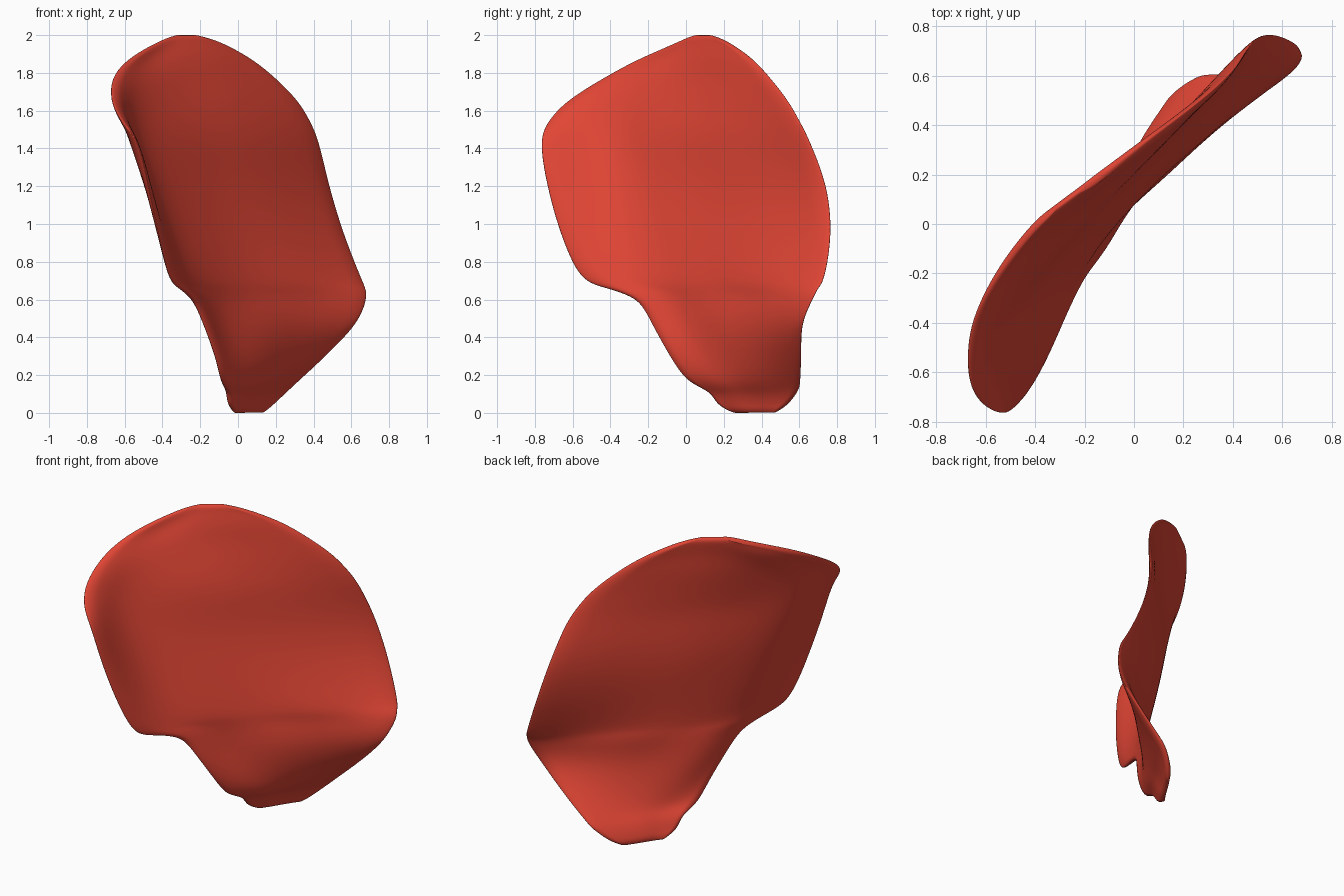
import bpy

if "Cube" in bpy.data.objects:
    bpy.data.objects.remove(bpy.data.objects["Cube"])

# Horizontal sections of the sheet, top to bottom:
# z, left y, right y, then x at five even steps from left edge to right edge
SECTIONS = [
    (2.00, 0.06, 0.13, -.32, -.295, -.27, -.245, -.22),
    (1.965, -.02, 0.22, -.42, -.34, -.26, -.18, -.10),
    (1.88, -.23, 0.345, -.57, -.46, -.28, -.10, 0.06),
    (1.78, -.42, 0.44, -.66, -.51, -.31, -.06, 0.19),
    (1.66, -.615, .535, -.67, -.55, -.32, -.01, 0.31),
    (1.55, -.725, .60, -.62, -.56, -.305, 0.03, 0.38),
    (1.43, -.77, .66, -.53, -.54, -.27, 0.08, 0.43),
    (1.20, -.735, .745, -.475, -.455, -.20, 0.15, 0.485),
    (0.95, -.665, .77, -.42, -.36, -.10, 0.24, 0.56),
    (0.72, -.56, .735, -.365, -.255, -.02, 0.33, 0.65),
    (0.66, -.42, 0.70, -.31, -.20, 0.035, 0.35, 0.675),
    (0.60, -.26, 0.67, -.24, -.12, 0.105, .37, 0.68),
    (0.47, -.18, .615, -.18, -.08, 0.14, 0.36, 0.625),
    (0.30, -.085, 0.61, -.12, -.01, 0.145, 0.30, 0.46),
    (0.17, 0.01, 0.605, -.09, 0.03, 0.125, .22, 0.315),
    (0.12, 0.12, 0.595, -.065, 0.03, 0.10, .18, 0.26),
    (0.045, 0.17, 0.54, -.05, 0.01, 0.06, 0.12, 0.18),
    (0.00, 0.26, 0.47, -.02, 0.02, 0.055, 0.09, 0.13),
]
COLS, STEPS = 24, 2


def spline(values, t):
    """Catmull-Rom value at t, counted in control points."""
    n = len(values) - 1
    i = min(int(t), n - 1)
    f = t - i
    b, c = values[i], values[i + 1]
    a = values[i - 1] if i > 0 else 2 * b - c
    d = values[i + 2] if i + 2 <= n else 2 * c - b
    return b + 0.5 * f * (c - a + f * (2*a - 5*b + 4*c - d + f * (3*(b - c) + d - a)))


# Loft the sections into one curved sheet
channels = list(zip(*SECTIONS))
rows = (len(SECTIONS) - 1) * STEPS + 1
verts, faces = [], []
for r in range(rows):
    z, y0, y1, *xs = [spline(c, r / STEPS) for c in channels]
    for k in range(COLS + 1):
        u = k / COLS
        verts.append((spline(xs, 4 * u), y0 + (y1 - y0) * u, z))
for r in range(rows - 1):
    for k in range(COLS):
        a = r * (COLS + 1) + k
        b = a + COLS + 1
        faces.append((a, b, b + 1, a + 1))

mesh = bpy.data.meshes.new("curved_sheet")
mesh.from_pydata(verts, [], faces)
sheet = bpy.data.objects.new("curved_sheet", mesh)
bpy.context.collection.objects.link(sheet)
for p in mesh.polygons:
    p.use_smooth = True

# Even out the bends while keeping the outline
inner = sheet.vertex_groups.new(name="inner")
inner.add([r * (COLS + 1) + k for r in range(1, rows - 1) for k in range(1, COLS)], 1, 'REPLACE')
relax = sheet.modifiers.new("relax", 'SMOOTH')
relax.factor = 0.5
relax.iterations = 6
relax.vertex_group = "inner"

# Thickness that tapers to a thin rounded rim
solid = sheet.modifiers.new("thickness", 'SOLIDIFY')
solid.thickness = 0.035
solid.offset = 0
solid.vertex_group = "inner"
solid.thickness_vertex_group = 0.35
sub = sheet.modifiers.new("rounding", 'SUBSURF')
sub.levels = sub.render_levels = 2

# Red surface
red = bpy.data.materials.new("red")
red.diffuse_color = (0.75, 0.06, 0.035, 1)
red.use_nodes = True
red.node_tree.nodes["Principled BSDF"].inputs["Base Color"].default_value = red.diffuse_color
mesh.materials.append(red)
